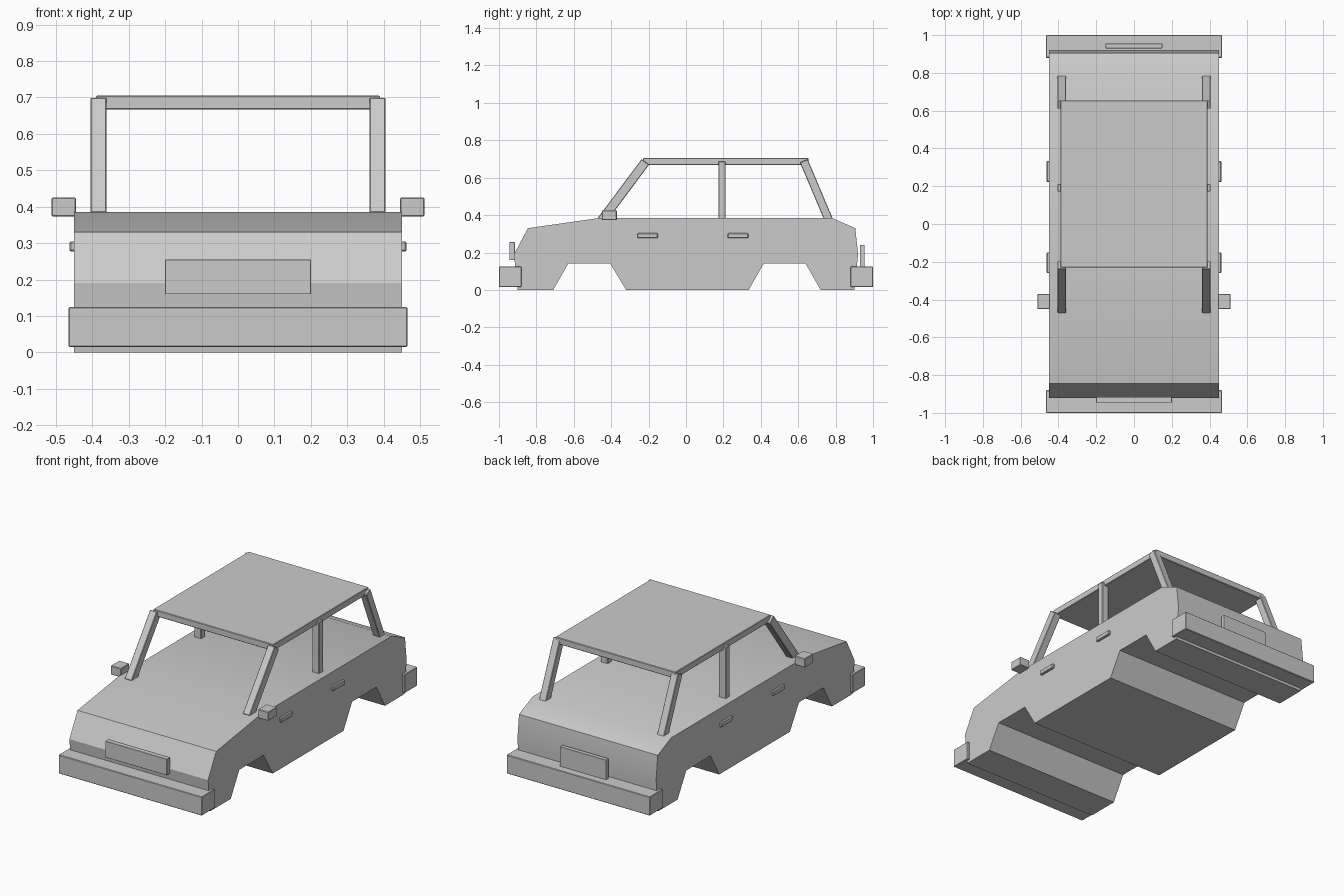
import bpy, bmesh, math
from mathutils import Vector, Matrix

if "Cube" in bpy.data.objects:
    bpy.data.objects.remove(bpy.data.objects["Cube"])

grey = bpy.data.materials.new("body_grey")
grey.diffuse_color = (0.6, 0.6, 0.6, 1)
grey.use_nodes = True
grey.node_tree.nodes["Principled BSDF"].inputs["Base Color"].default_value = grey.diffuse_color


def finish(name, bm, bevel=0.0):
    bmesh.ops.recalc_face_normals(bm, faces=bm.faces)
    if bevel:
        bmesh.ops.bevel(bm, geom=bm.edges[:], offset=bevel, segments=1, affect='EDGES')
    me = bpy.data.meshes.new(name)
    bm.to_mesh(me)
    bm.free()
    me.materials.append(grey)
    ob = bpy.data.objects.new(name, me)
    bpy.context.collection.objects.link(ob)
    bpy.ops.object.select_all(action='DESELECT')
    bpy.context.view_layer.objects.active = ob
    ob.select_set(True)
    bpy.ops.object.shade_smooth_by_angle(angle=math.radians(25))
    return ob


def box(name, x, y, z, bevel=0.003):
    """Box from (min, max) ranges along each axis."""
    bm = bmesh.new()
    size = [r[1] - r[0] for r in (x, y, z)]
    mid = [(r[0] + r[1]) / 2 for r in (x, y, z)]
    bmesh.ops.create_cube(bm, size=1, matrix=Matrix.Translation(mid) @ Matrix.Diagonal((*size, 1)))
    return finish(name, bm, bevel)


def pillar(name, x, bottom, top, width, depth):
    """Leaning post between two (y, z) points."""
    a, b = Vector((x, *bottom)), Vector((x, *top))
    d = b - a
    lean = math.atan2(-d.y, d.z)
    m = (Matrix.Translation((a + b) / 2) @ Matrix.Rotation(lean, 4, 'X')
         @ Matrix.Diagonal((width, depth, d.length, 1)))
    bm = bmesh.new()
    bmesh.ops.create_cube(bm, size=1, matrix=m)
    return finish(name, bm, 0.003)


# Body shell: side profile with wheel arches, extruded across the width
profile = [(-0.90, 0), (-0.71, 0), (-0.63, 0.14), (-0.405, 0.14), (-0.32, 0),
           (0.335, 0), (0.415, 0.14), (0.64, 0.14), (0.72, 0), (0.90, 0),
           (0.92, 0.19), (0.905, 0.33), (0.78, 0.385), (-0.46, 0.385),
           (-0.845, 0.33), (-0.92, 0.19)]
bm = bmesh.new()
face = bm.faces.new([bm.verts.new((-0.45, y, z)) for y, z in profile])
ext = bmesh.ops.extrude_face_region(bm, geom=[face])
bmesh.ops.translate(bm, vec=(0.9, 0, 0),
                    verts=[v for v in ext["geom"] if isinstance(v, bmesh.types.BMVert)])
finish("body", bm)

# Roof slab
box("roof", (-0.39, 0.39), (-0.23, 0.655), (0.667, 0.705))

# Bumpers and number plates
box("front_bumper", (-0.465, 0.465), (-1.0, -0.88), (0.015, 0.125))
box("rear_bumper", (-0.465, 0.465), (0.88, 1.0), (0.015, 0.125))
box("front_plate", (-0.20, 0.20), (-0.945, -0.915), (0.16, 0.255), 0.001)
box("rear_plate", (-0.15, 0.15), (0.93, 0.955), (0.115, 0.24), 0.001)

# Paired parts on both sides
for s, side in ((-1, "left"), (1, "right")):
    pillar("front_pillar_" + side, s * 0.383, (-0.452, 0.37), (-0.217, 0.685), 0.045, 0.05)
    pillar("middle_pillar_" + side, s * 0.383, (0.192, 0.37), (0.192, 0.687), 0.045, 0.038)
    pillar("rear_pillar_" + side, s * 0.383, (0.765, 0.37), (0.63, 0.69), 0.045, 0.045)
    box("mirror_" + side, sorted((s * 0.445, s * 0.512)), (-0.45, -0.37), (0.373, 0.425))
    for y, label in ((-0.205, "front"), (0.278, "rear")):
        box(label + "_handle_" + side, sorted((s * 0.445, s * 0.463)),
            (y - 0.055, y + 0.055), (0.277, 0.304), 0.004)
